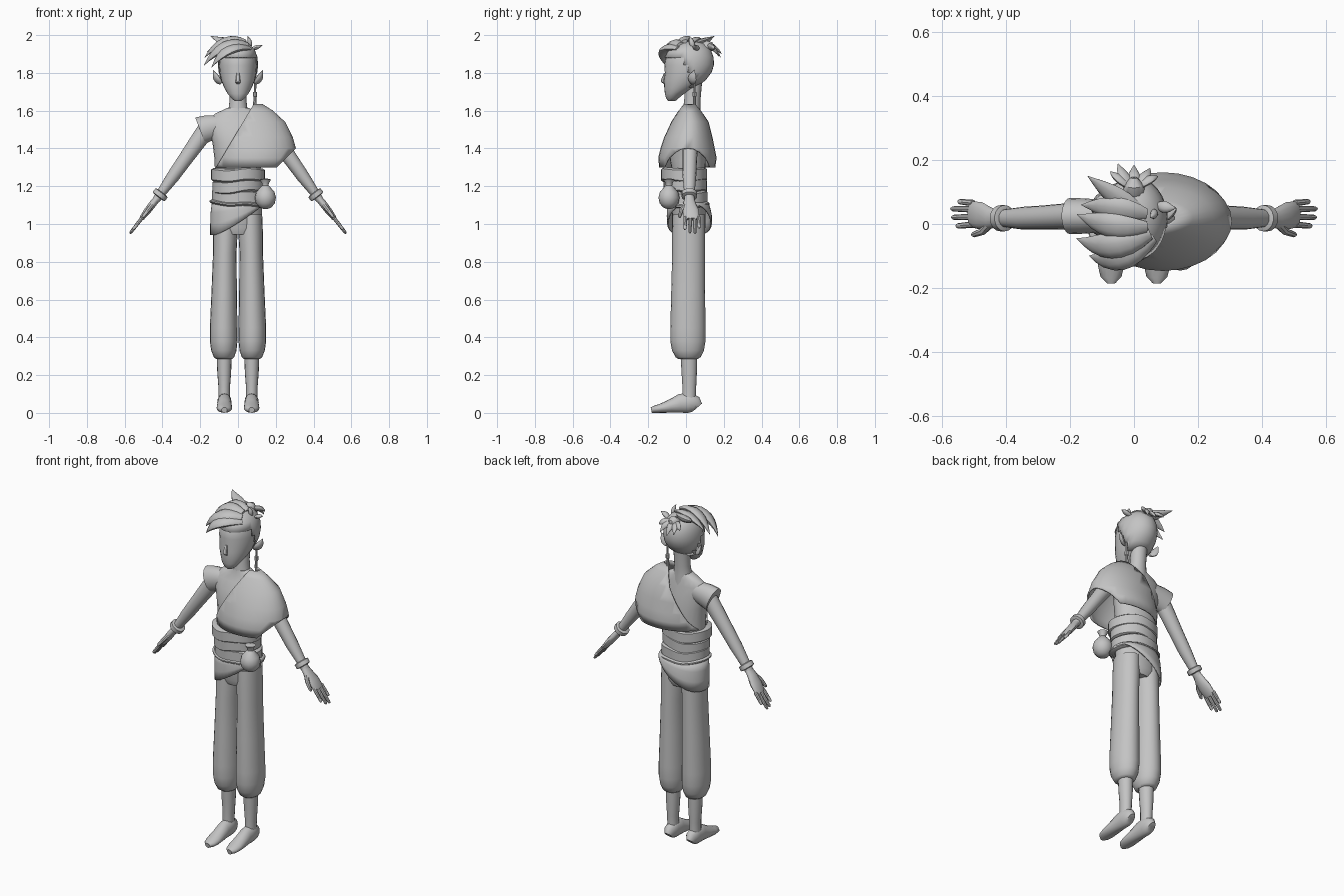
import bpy, bmesh, math
from mathutils import Vector as V

grey = bpy.data.materials.new("plain_grey")
grey.diffuse_color = (0.55, 0.55, 0.55, 1)


def finish(name, bm, angle=40, solid=0):
    bmesh.ops.recalc_face_normals(bm, faces=bm.faces)
    me = bpy.data.meshes.new(name)
    bm.to_mesh(me)
    bm.free()
    me.materials.append(grey)
    me.shade_smooth()
    me.set_sharp_from_angle(angle=math.radians(angle))
    ob = bpy.data.objects.new(name, me)
    bpy.context.collection.objects.link(ob)
    if solid:
        mod = ob.modifiers.new("thickness", 'SOLIDIFY')
        mod.thickness = solid
        mod.offset = -1
    return ob


def loft(secs, n=20, ref=(1, 0, 0), axis=None, caps=True):
    """Elliptic rings (x, y, z, radius along ref, other radius) joined in a row."""
    bm = bmesh.new()
    rings = []
    for i, s in enumerate(secs):
        c = V(s[:3])
        a, b = secs[max(i - 1, 0)], secs[min(i + 1, len(secs) - 1)]
        t = V(axis) if axis else (V(b[:3]) - V(a[:3])).normalized()
        u = V(ref) - t * V(ref).dot(t)
        u.normalize()
        w = t.cross(u)
        rings.append([bm.verts.new(c + u * s[3] * math.cos(k * math.tau / n)
                                   + w * s[4] * math.sin(k * math.tau / n)) for k in range(n)])
    for r, q in zip(rings, rings[1:]):
        for k in range(n):
            bm.faces.new((r[k], r[(k + 1) % n], q[(k + 1) % n], q[k]))
    if caps:
        bm.faces.new(rings[0])
        bm.faces.new(rings[-1])
    return bm


def stack(levels, n=24, caps=True, x=0):
    """Horizontal rings from (z, half width, front y, back y[, centre x])."""
    return loft([(l[4] if len(l) > 4 else x, (l[2] + l[3]) / 2, l[0], l[1], (l[3] - l[2]) / 2)
                 for l in levels], n, axis=(0, 0, 1), caps=caps)


def lock(name, p0, p1, p2, w, thick, out=(0, 0, 1), steps=8):
    """Leaf-shaped curved clump, pointed at p2."""
    p0, p1, p2 = V(p0), V(p1), V(p2)
    secs = []
    for i in range(steps + 1):
        t = i / steps
        c = p0 * (1 - t) ** 2 + p1 * 2 * t * (1 - t) + p2 * t * t
        f = max(0.03, math.sin(math.pi * (0.18 + 0.82 * t) ** 1.1))
        secs.append((*c, w * f, thick * f))
    return finish(name, loft(secs, 10, ref=(p2 - p0).cross(V(out))), 50)


# head, hair cap, neck, nose
head = [(1.652, .018, -.095, -.055), (1.665, .035, -.105, -.04), (1.69, .055, -.112, -.01),
        (1.72, .072, -.115, .05), (1.76, .089, -.118, .10), (1.80, .097, -.112, .13),
        (1.84, .10, -.115, .142), (1.88, .097, -.108, .14), (1.92, .083, -.085, .125),
        (1.95, .055, -.045, .095), (1.963, .02, 0, .05)]
finish("head", stack(head))
cap = stack([(z + .003, r + .006, f - .006, b + .006) for z, r, f, b in head[3:]], 32)
gone = [f for f in cap.faces if f.calc_center_median().z < 1.90
        and f.calc_center_median().y < (0 if f.calc_center_median().z > 1.79 else .03)
        or f.normal.z < -.9 or f.calc_center_median().z < 1.725]
bmesh.ops.delete(cap, geom=gone, context='FACES')
finish("hair_cap", cap, solid=.008)
finish("neck", loft([(0, .03, 1.55, .06, .05), (0, .03, 1.61, .05, .046), (0, .034, 1.66, .044, .043),
                     (0, .04, 1.75, .046, .045)], axis=(0, 0, 1)))
finish("nose", loft([(0, -.11, 1.80, .008, .006), (0, -.118, 1.77, .011, .012),
                     (0, -.121, 1.752, .014, .012), (0, -.112, 1.742, .01, .006)], 8, axis=(0, 0, 1)))
for s in (-1, 1):
    lock("ear", (s * .088, .03, 1.745), (s * .118, .03, 1.765), (s * .132, .045, 1.815), .026, .012, (s, -.5, 0))
finish("earring", loft([(.092, .045, 1.755, .006, .006), (.09, .045, 1.70, .006, .006),
                        (.09, .045, 1.697, .011, .011), (.09, .045, 1.675, .011, .011),
                        (.09, .045, 1.672, .007, .007), (.088, .045, 1.63, .009, .009)], 8))

# swept fringe and crest
fringe = [((.06, -.04, 1.93), (-.06, -.14, 1.96), (-.14, -.10, 1.83), .045, .022),
          ((.05, -.03, 1.95), (-.08, -.10, 1.98), (-.18, -.045, 1.84), .045, .025),
          ((.04, -.01, 1.965), (-.08, -.02, 2.00), (-.178, .03, 1.88), .042, .022),
          ((.04, .03, 1.96), (-.06, .05, 1.99), (-.165, .06, 1.91), .04, .02),
          ((.03, .03, 1.95), (-.05, .08, 1.95), (-.145, .15, 1.995), .035, .02)]
for p0, p1, p2, w, t in fringe:
    lock("fringe_lock", p0, p1, p2, w, t, (-.3, -.4, 1))
lock("side_spike", (.06, .04, 1.93), (.07, .03, 1.96), (.05, .02, 1.995), .014, .012, (1, 0, 0))
lock("side_spike", (.07, .06, 1.92), (.10, .05, 1.94), (.13, .05, 1.945), .018, .012)

# tied knot with loose tips at the back
finish("hair_knot", loft([(0, .07, 1.90, .025, .025), (0, .10, 1.93, .035, .033),
                          (0, .125, 1.945, .03, .03), (0, .145, 1.95, .01, .01)], 12))
for x, y, z in ((-.05, .19, 1.90), (.0, .185, 1.88), (.05, .175, 1.885), (-.075, .165, 1.925), (.075, .15, 1.92)):
    lock("knot_tip", (0, .11, 1.93), (x * .7, .145, 1.95), (x, y, z), .02, .012, (0, 1, .5))

# torso
finish("torso", stack([(1.26, .122, -.07, .10), (1.34, .124, -.085, .105), (1.43, .135, -.08, .10),
                       (1.50, .155, -.06, .09), (1.55, .16, -.035, .08), (1.585, .12, -.02, .075),
                       (1.615, .055, -.015, .07)]))
finish("sleeve", loft([(-.09, .025, 1.52, .05, .06), (-.15, .025, 1.51, .055, .07),
                       (-.20, .025, 1.495, .057, .075)], 18, ref=(0, 1, 0), axis=(-.93, 0, -.36)))

# draped shoulder cloth, trimmed along the chest diagonal and over the arm
drape = stack([(1.635, .06, -.012, .05, .07), (1.60, .145, -.04, .08, .04), (1.54, .195, -.078, .12, .055),
               (1.46, .21, -.115, .14, .08), (1.40, .217, -.135, .152, .09), (1.35, .215, -.147, .162, .09),
               (1.30, .21, -.142, .155, .088)], 28, caps=False)
for co, no in (((.08, 0, 1.63), (-.32, 0, .19)), ((.205, 0, 1.30), (.10, 0, -.10))):
    bmesh.ops.bisect_plane(drape, geom=drape.verts[:] + drape.edges[:] + drape.faces[:],
                           plane_co=co, plane_no=no, clear_outer=True)
finish("shoulder_drape", drape, 30, .008)


# waist sash wraps, each sheared a little
def wrap(name, z0, z1, rx, f, b, tilt):
    bm = stack([(z0, rx - .012, f + .012, b - .012), (z0 + .008, rx, f, b),
                (z1 - .008, rx, f, b), (z1, rx - .012, f + .012, b - .012)], 32)
    for v in bm.verts:
        v.co.z += tilt * v.co.x + .005 * math.sin(v.co.x * 30)
    finish(name, bm)


wrap("sash_top", 1.225, 1.295, .142, -.132, .112, .02)
wrap("sash_middle", 1.165, 1.235, .135, -.118, .11, .07)
wrap("sash_low", 1.105, 1.175, .138, -.108, .115, -.03)
wrap("belt", 1.095, 1.118, .15, -.115, .125, -.06)

# slanted hip cloth
skirt = stack([(1.115, .138, -.095, .118), (1.06, .145, -.10, .13), (1.0, .147, -.102, .137),
               (.94, .147, -.10, .137)], 40, caps=False)
for v in skirt.verts:
    t = min(max((v.co.x + .13) / .26, 0), 1)
    low = .942 + .155 * t ** 1.3
    v.co.z = low + (v.co.z - .94) / .175 * (1.115 - low)
finish("hip_cloth", skirt, solid=.008)

# round pouch on the belt
finish("pouch", loft([(.145, -.09, z, r, r) for z, r in
                      ((1.08, .012), (1.088, .032), (1.11, .05), (1.14, .056), (1.17, .048), (1.195, .026),
                       (1.205, .017), (1.215, .018), (1.235, .03), (1.24, .012))], 16))

# hips and trousers
finish("hips", stack([(.945, .10, -.06, .085), (.98, .125, -.074, .103), (1.12, .128, -.075, .105)]))
leg = [(.285, .042, -.04, .06, .073), (.295, .054, -.055, .078, .074), (.33, .067, -.074, .095, .075),
       (.38, .073, -.083, .103, .076), (.45, .073, -.083, .103, .076), (.65, .067, -.078, .101, .073),
       (.85, .062, -.073, .10, .070), (.95, .065, -.073, .10, .067), (1.05, .062, -.07, .10, .066)]
for s in (-1, 1):
    finish("trouser_leg", stack([(*l[:4], s * l[4]) for l in leg], 20))
    finish("shin", stack([(.03, .032, -.02, .055), (.09, .030, -.02, .052), (.14, .031, -.019, .054),
                          (.22, .037, -.024, .058), (.32, .04, -.03, .06)], 16, x=s * .073))
    finish("foot", loft([(s * .072, y, h, w, h) for y, h, w in
                         ((.062, .03, .02), (.05, .044, .033), (.015, .054, .038), (-.03, .05, .037),
                          (-.08, .036, .04), (-.13, .025, .041), (-.165, .019, .033), (-.184, .015, .015))],
                        16))

    # arm, bracelet, hand
    Y = (0, 1, 0)
    finish("arm", loft([(s * x, y, z, r, q) for x, y, z, r, q in
                        ((.15, .025, 1.53, .042, .045), (.20, .024, 1.455, .042, .045),
                         (.285, .02, 1.335, .038, .038), (.345, .018, 1.25, .036, .034),
                         (.41, .018, 1.16, .027, .024), (.435, .018, 1.125, .026, .02))], 16, Y))
    d = V((s * .61, 0, -.79))
    b = V((s * .412, .018, 1.155))
    finish("bracelet", loft([(*(b + d * k), r, r) for k, r in
                             ((-.016, .03), (-.012, .041), (.012, .041), (.016, .03))], 18, Y))
    p = V((s * .425, .018, 1.14))
    finish("palm", loft([(*(p + d * k + V((0, o, 0))), r, q) for k, o, r, q in
                         ((0, 0, .025, .018), (.04, 0, .034, .02), (.09, .008, .043, .019),
                          (.135, .012, .041, .014), (.145, .012, .036, .01))], 14, Y))
    for y, size in ((-.016, .085), (.008, .108), (.032, .112), (.052, .075)):
        start = p + d * .13 + V((0, y - .018, 0))
        start.y += .014
        finish("finger", loft([(*(start + d * size * k + V((0, (y - .018) * .12 * k, 0))), r, r)
                               for k, r in ((0, .010), (.5, .0095), (.92, .008), (1, .004))], 8, Y))
    thumb = p + V((0, -.025, 0)) + d * .04
    finish("thumb", loft([(*(thumb + d * k + V((0, o, 0))), r, r) for k, o, r in
                          ((0, .01, .014), (.04, -.016, .012), (.085, -.026, .009), (.095, -.027, .004))], 8, Y))
